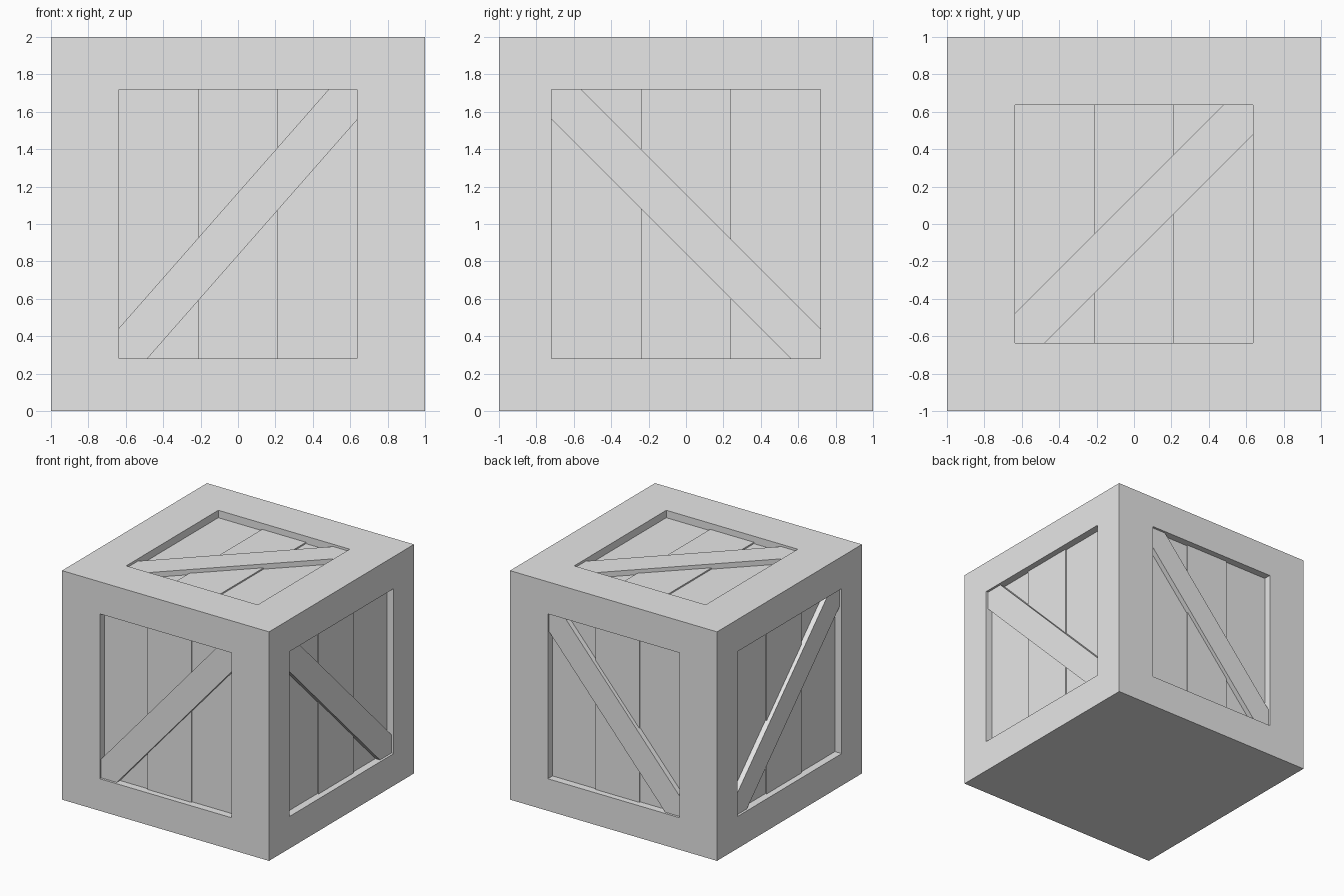
import bpy
import bmesh
from mathutils import Vector

cube = bpy.data.objects.get("Cube")
if cube:
    bpy.data.objects.remove(cube, do_unlink=True)

grey = bpy.data.materials.new("light grey wood")
grey.use_nodes = True
colour = (0.8, 0.8, 0.8, 1)
grey.diffuse_color = colour
grey.node_tree.nodes["Principled BSDF"].inputs["Base Color"].default_value = colour

RECESS = 0.065   # depth of the outer planks below the frame
STEP = 0.012     # how far the middle plank stands proud
BRACE = 0.02     # depth of the brace face below the frame


def add_mesh(name, bm):
    bmesh.ops.recalc_face_normals(bm, faces=bm.faces)
    mesh = bpy.data.meshes.new(name)
    bm.to_mesh(mesh)
    bm.free()
    mesh.materials.append(grey)
    obj = bpy.data.objects.new(name, mesh)
    bpy.context.collection.objects.link(obj)
    return obj


def prism(name, side, outline, low, high):
    """Extrude an outline on one side of the crate between two depths."""
    u, v, n = side
    centre = Vector((0, 0, 1))
    bm = bmesh.new()
    base = bm.faces.new([bm.verts.new(centre + u * a + v * b + n * (1 - low))
                         for a, b in outline])
    top = bmesh.ops.extrude_face_region(bm, geom=[base])["geom"]
    bmesh.ops.translate(bm, vec=n * (low - high),
                        verts=[g for g in top if isinstance(g, bmesh.types.BMVert)])
    return add_mesh(name, bm)


def rectangle(a0, a1, b0, b1):
    return [(a0, b0), (a1, b0), (a1, b1), (a0, b1)]


X, Y, Z = Vector((1, 0, 0)), Vector((0, 1, 0)), Vector((0, 0, 1))

# Side: axes, half width and height of the opening, brace corner cuts
panels = {
    "front": ((X, Z, -Y), 0.635, 0.72, 0.15, 0.165),
    "back": ((X, Z, Y), 0.635, 0.72, 0.15, 0.165),
    "left": ((-Y, Z, X), 0.72, 0.72, 0.16, 0.16),
    "right": ((-Y, Z, -X), 0.72, 0.72, 0.16, 0.16),
    "top": ((X, Y, Z), 0.635, 0.635, 0.16, 0.16),
}

# Solid crate body, with a recess cut into every side but the bottom
bm = bmesh.new()
bmesh.ops.create_cube(bm, size=2)
bmesh.ops.translate(bm, vec=Z, verts=bm.verts)
frame = add_mesh("crate_frame", bm)

for name, (side, w, h, cut_w, cut_h) in panels.items():
    cutter = prism(name + "_recess_cutter", side, rectangle(-w, w, -h, h), RECESS, -0.1)
    cutter.hide_render = True
    cutter.hide_viewport = True
    cut = frame.modifiers.new(name + "_recess", "BOOLEAN")
    cut.operation = "DIFFERENCE"
    cut.solver = "EXACT"
    cut.object = cutter

    # Raised middle plank
    prism(name + "_middle_plank", side, rectangle(-w / 3, w / 3, -h, h),
          RECESS + 0.01, RECESS - STEP)

    # Diagonal brace running from corner to corner
    half = [(-w, -h + cut_h), (-w, -h), (-w + cut_w, -h)]
    prism(name + "_brace", side, half + [(-a, -b) for a, b in half],
          RECESS + 0.01, BRACE)
